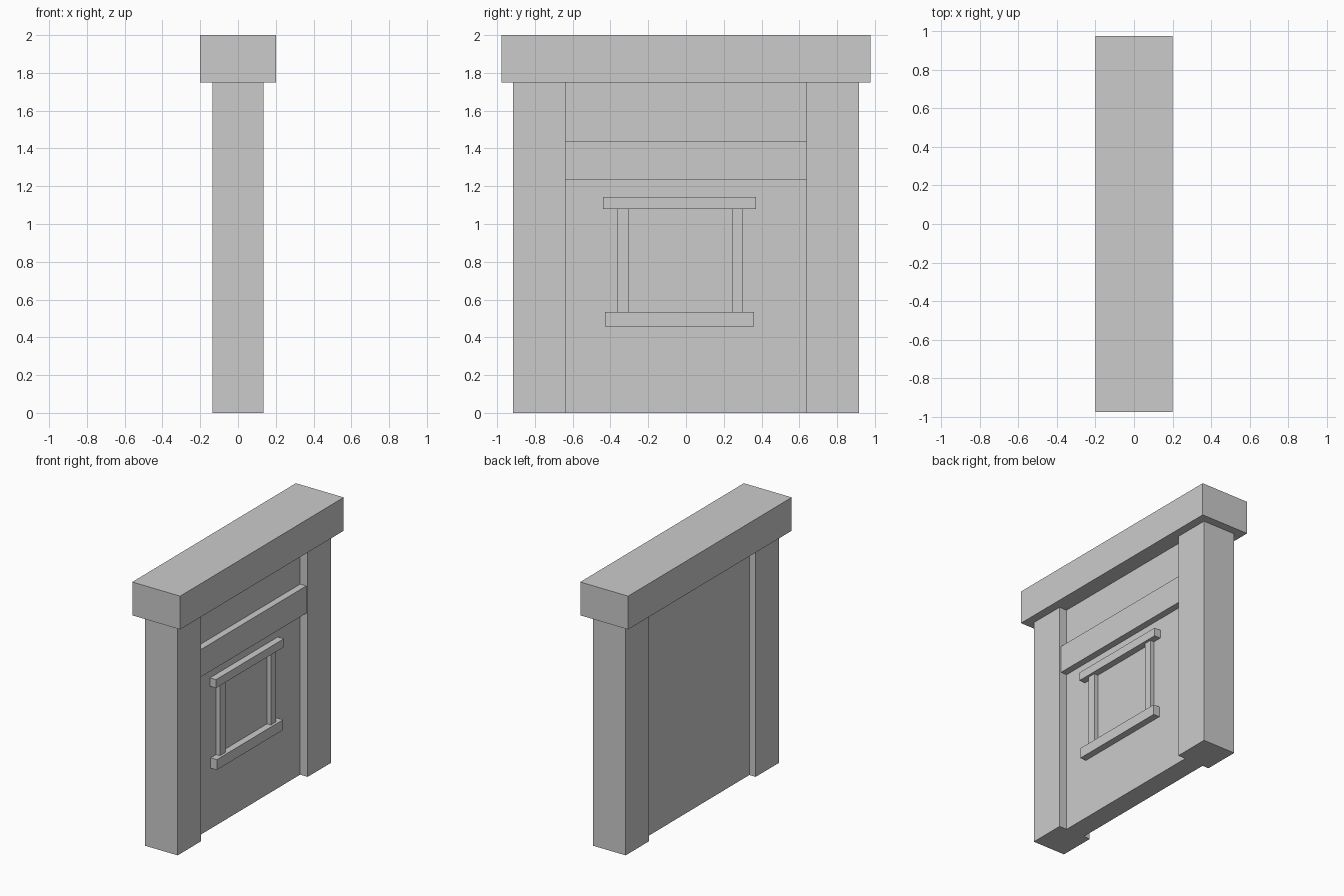
import bpy
import bmesh

if "Cube" in bpy.data.objects:
    bpy.data.objects.remove(bpy.data.objects["Cube"])


def box(name, x, y, z):
    """Make a box from its (min, max) extent on each axis."""
    bm = bmesh.new()
    bmesh.ops.create_cube(bm, size=1)
    for v in bm.verts:
        v.co = [(r[0] + r[1]) / 2 + c * (r[1] - r[0]) for r, c in zip((x, y, z), v.co)]
    mesh = bpy.data.meshes.new(name)
    bm.to_mesh(mesh)
    bm.free()
    obj = bpy.data.objects.new(name, mesh)
    bpy.context.collection.objects.link(obj)
    return obj


PANEL_FACE = 0.073

# Wall panel between the posts, set back on both sides
box("wall_panel", (-0.083, PANEL_FACE), (-0.638, 0.638), (0, 1.75))

# Corner posts, one on each side
for side, y in (("left", (-0.915, -0.638)), ("right", (0.638, 0.915))):
    box(side + "_post", (-0.136, 0.136), y, (0, 1.75))

# Heavy top beam overhanging the posts
box("top_beam", (-0.2, 0.2), (-0.977, 0.977), (1.748, 2.0))

# Cross beam on the panel face
box("cross_beam", (PANEL_FACE, 0.124), (-0.638, 0.638), (1.233, 1.44))

# Window frame: head and sill bars with two uprights
box("window_head", (PANEL_FACE, 0.124), (-0.44, 0.37), (1.08, 1.143))
box("window_sill", (PANEL_FACE, 0.124), (-0.43, 0.36), (0.457, 0.535))
for side, y in (("left", (-0.366, -0.302)), ("right", (0.243, 0.302))):
    box(side + "_window_jamb", (PANEL_FACE, 0.105), y, (0.535, 1.08))
